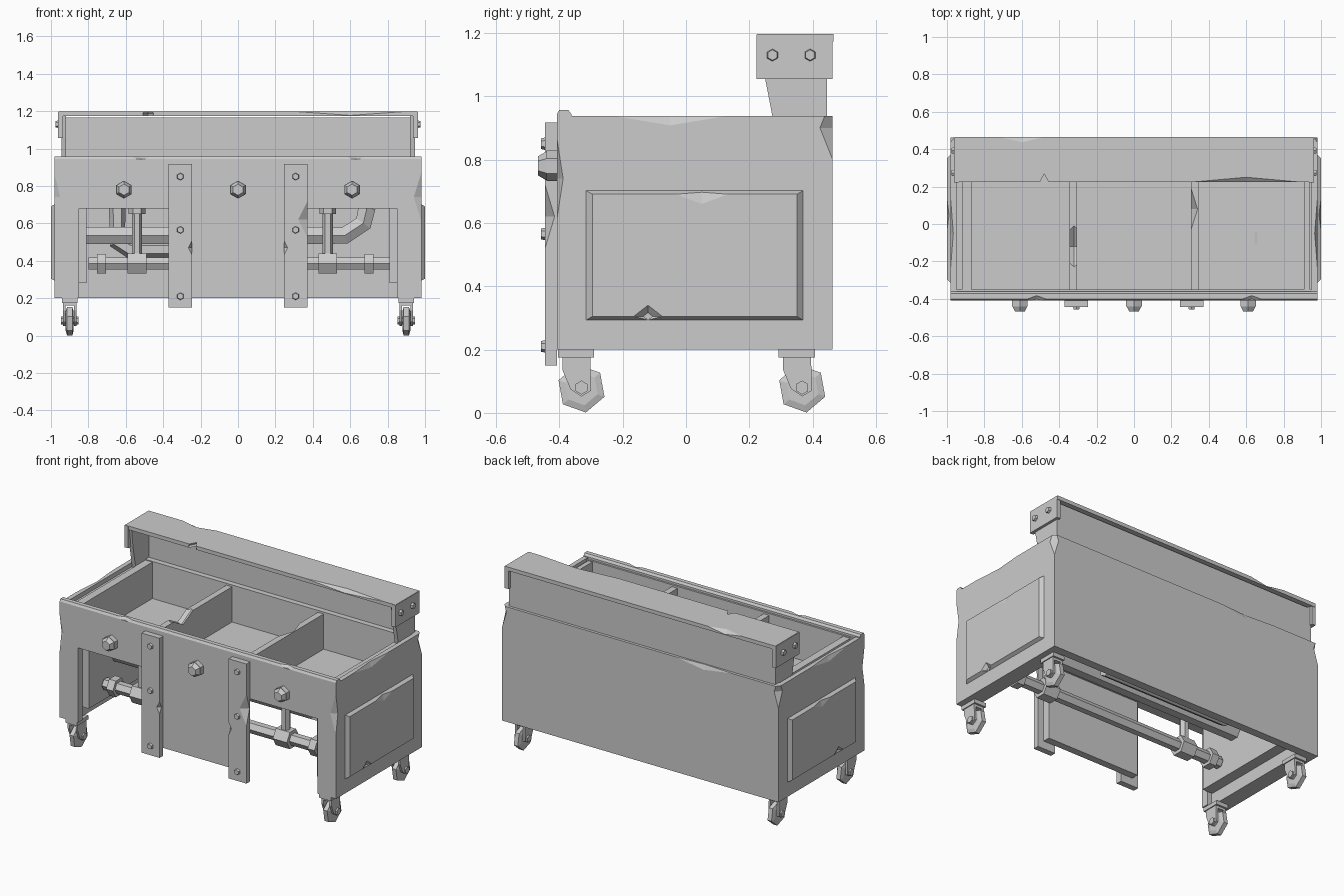
import bpy, bmesh, math
from mathutils import Vector

cube = bpy.data.objects.get("Cube")
if cube:
    bpy.data.objects.remove(cube, do_unlink=True)

metal = bpy.data.materials.new("light_grey_metal")
metal.use_nodes = True
GREY = (0.6, 0.6, 0.6, 1)
metal.diffuse_color = GREY
metal.node_tree.nodes["Principled BSDF"].inputs["Base Color"].default_value = GREY


def finish(name, bm):
    bmesh.ops.recalc_face_normals(bm, faces=bm.faces[:])
    mesh = bpy.data.meshes.new(name)
    bm.to_mesh(mesh)
    bm.free()
    mesh.materials.append(metal)
    ob = bpy.data.objects.new(name, mesh)
    bpy.context.collection.objects.link(ob)
    return ob


def prism(name, pts, lo, hi, axis, taper=1.0):
    """Extrude a 2D outline along an axis; taper scales the outline at hi."""
    place = {"x": lambda p, d: (d, p[0], p[1]),
             "y": lambda p, d: (p[0], d, p[1]),
             "z": lambda p, d: (p[0], p[1], d)}[axis]
    n = len(pts)
    cx, cy = sum(p[0] for p in pts) / n, sum(p[1] for p in pts) / n
    end = [(cx + (p[0] - cx) * taper, cy + (p[1] - cy) * taper) for p in pts]
    bm = bmesh.new()
    a = [bm.verts.new(place(p, lo)) for p in pts]
    b = [bm.verts.new(place(p, hi)) for p in end]
    bm.faces.new(a)
    bm.faces.new(b)
    for i in range(n):
        j = (i + 1) % n
        bm.faces.new((a[i], a[j], b[j], b[i]))
    return finish(name, bm)


def box(name, x, y, z):
    return prism(name, [(x[0], y[0]), (x[1], y[0]), (x[1], y[1]), (x[0], y[1])], z[0], z[1], "z")


def hexagon(u, v, r, turn=0.5):
    return [(u + r * math.cos((i + turn) * math.pi / 3),
             v + r * math.sin((i + turn) * math.pi / 3)) for i in range(6)]


def span(s, lo, hi):
    """Mirror an x range to side s."""
    return sorted((s * lo, s * hi))


def pipe(name, points, radius):
    """Flat-sided six-edged tube along a polyline."""
    cu = bpy.data.curves.new(name, "CURVE")
    cu.dimensions = "3D"
    cu.bevel_depth = radius
    cu.bevel_resolution = 1
    cu.use_fill_caps = True
    sp = cu.splines.new("POLY")
    sp.points.add(len(points) - 1)
    for p, co in zip(sp.points, points):
        p.co = (*co, 1)
    sp.use_smooth = False
    cu.materials.append(metal)
    ob = bpy.data.objects.new(name, cu)
    bpy.context.collection.objects.link(ob)


def chip(ob, centre, size):
    """Knock a faceted dent out of an edge with a stretched octahedron."""
    bm = bmesh.new()
    for axis in range(3):
        for s in (-1, 1):
            v = Vector(centre)
            v[axis] += s * size[axis]
            bm.verts.new(v)
    bmesh.ops.convex_hull(bm, input=bm.verts[:])
    cutter = finish("chip_cutter", bm)
    cutter.hide_render = True
    mod = ob.modifiers.new("chip", "BOOLEAN")
    mod.operation = "DIFFERENCE"
    mod.solver = "EXACT"
    mod.object = cutter
    bpy.context.view_layer.objects.active = ob
    bpy.ops.object.modifier_apply(modifier=mod.name)
    bpy.data.objects.remove(cutter, do_unlink=True)


# Front panel with two openings and a chamfered lip
half = [(0.33, 0.2), (0.33, 0.68), (0.85, 0.68), (0.85, 0.2), (0.98, 0.2), (0.98, 0.943)]
front = prism("front_panel", half + [(-x, z) for x, z in reversed(half)], -0.408, -0.362, "y")
chip(front, (-0.98, -0.408, 0.74), (0.03, 0.02, 0.12))
chip(front, (0.98, -0.408, 0.74), (0.04, 0.02, 0.13))
lip = prism("front_lip", [(-0.408, 0.943), (-0.4, 0.957), (-0.372, 0.957), (-0.362, 0.943)],
            -0.98, 0.98, "x")
for x in (-0.52, 0.63):
    chip(lip, (x, -0.408, 0.957), (0.07, 0.025, 0.02))
box("front_inner_rim", (-0.95, 0.95), (-0.362, -0.35), (0.68, 0.93))

# Back wall
back = box("back_wall", (-0.98, 0.98), (0.41, 0.463), (0.2, 0.938))
for s in (-1, 1):
    chip(back, (s * 0.98, 0.463, 0.9), (0.03, 0.04, 0.1))
chip(back, (-0.45, 0.463, 0.938), (0.2, 0.012, 0.03))

# End walls, inner leg linings and raised end panels
for s, side in ((1, "left"), (-1, "right")):
    wall = box(side + "_end_wall", span(s, 0.95, 0.98), (-0.365, 0.41), (0.2, 0.938))
    chip(wall, (s * 0.98, -0.05, 0.938), (0.014, 0.18, 0.03))
    box(side + "_leg_lining", span(s, 0.81, 0.95), (-0.355, 0.41), (0.28, 0.68))
    box(side + "_bottom_rail", span(s, 0.88, 0.95), (-0.365, 0.41), (0.2, 0.28))
    box(side + "_rim_step", span(s, 0.915, 0.95), (-0.35, 0.41), (0.68, 0.91))
    rim = [(-0.32, 0.29), (0.375, 0.29), (0.375, 0.705), (-0.32, 0.705)]
    panel = prism(side + "_end_panel", rim, s * 0.975, s * 1.0, "x", 0.93)
    chip(panel, (s * 1.0, -0.12, 0.305), (0.03, 0.045, 0.035))
    chip(panel, (s * 1.0, 0.05, 0.7), (0.012, 0.11, 0.04))

# Open tanks with a raised rim around them
box("tank_floor", (-0.95, 0.95), (-0.365, 0.41), (0.68, 0.692))
box("left_tank_wall", (0.91, 0.94), (-0.35, 0.41), (0.68, 0.925))
box("right_tank_wall", (-0.92, -0.87), (-0.35, 0.41), (0.68, 0.925))
box("rear_tank_wall", (-0.95, 0.95), (0.375, 0.415), (0.68, 0.93))
for s, side in ((1, "left"), (-1, "right")):
    divider = box(side + "_tank_divider", span(s, 0.305, 0.345), (-0.35, 0.38), (0.685, 0.918))
    if s > 0:
        chip(divider, (0.305, 0.08, 0.918), (0.035, 0.11, 0.06))
    else:
        chip(divider, (-0.32, -0.12, 0.918), (0.12, 0.11, 0.06))

# Rear splash guard and hood
box("splash_guard", (-0.93, 0.93), (0.41, 0.445), (0.9, 1.165))
shelf = box("hood_shelf", (-0.96, 0.96), (0.225, 0.466), (1.173, 1.197))
chip(shelf, (-0.48, 0.225, 1.185), (0.03, 0.055, 0.05))
chip(shelf, (0.6, 0.225, 1.197), (0.28, 0.025, 0.02))
chip(shelf, (-0.6, 0.466, 1.197), (0.12, 0.03, 0.02))
bracket = [(0.28, 0.9), (0.445, 0.9), (0.445, 1.18), (0.235, 1.18), (0.25, 1.055)]
for s, side in ((1, "left"), (-1, "right")):
    prism(side + "_hood_bracket", bracket, s * 0.92, s * 0.945, "x")
    box(side + "_hood_end", span(s, 0.935, 0.962), (0.222, 0.463), (1.055, 1.195))
    for y in (0.273, 0.392):
        prism("hood_bolt", hexagon(y, 1.13, 0.021), s * 0.955, s * 0.976, "x", 0.8)

# Front straps and their bolts
for s, side in ((1, "left"), (-1, "right")):
    strap = box(side + "_strap", span(s, 0.245, 0.372), (-0.445, -0.408), (0.15, 0.917))
    if s > 0:
        chip(strap, (0.372, -0.445, 0.62), (0.05, 0.03, 0.1))
    chip(strap, (s * 0.245, -0.445, 0.47), (0.02, 0.02, 0.04))
    for z in (0.85, 0.565, 0.21):
        prism("strap_bolt", hexagon(s * 0.308, z, 0.021), -0.44, -0.458, "y", 0.8)

# Front knobs
for x in (-0.61, 0, 0.61):
    prism("knob_base", hexagon(x, 0.78, 0.048), -0.405, -0.44, "y")
    prism("knob_cap", hexagon(x, 0.78, 0.046), -0.44, -0.468, "y", 0.65)

# Pipework below the tanks
PY = -0.2
pipe("drain_pipe", [(-0.8, PY, 0.385), (0.85, PY, 0.385)], 0.038)
for x, r, w in ((-0.73, 0.06, 0.024), (-0.54, 0.062, 0.05),
                (0.48, 0.062, 0.05), (0.7, 0.06, 0.024)):
    prism("pipe_fitting", hexagon(PY, 0.385, r, 0), x - w, x + w, "x")
for x in (-0.54, 0.48):
    pipe("drain_riser", [(x, PY, 0.39), (x, PY, 0.685)], 0.028)
    prism("riser_collar", hexagon(x, PY, 0.045, 0), 0.65, 0.682, "z")
pipe("gas_pipe", [(-0.82, -0.075, 0.535), (0.57, -0.075, 0.535),
                  (0.67, -0.075, 0.6), (0.69, -0.075, 0.685)], 0.053)
pipe("return_pipe", [(-0.645, 0.1, 0.685), (-0.645, 0.1, 0.5), (-0.58, 0.1, 0.46),
                     (0.3, 0.1, 0.46)], 0.045)

# Casters
for sx in (-1, 1):
    x = sx * 0.9
    for y in (-0.33, 0.367):
        box("caster_plate", (x - 0.042, x + 0.042), (y - 0.075, y + 0.04), (0.175, 0.2))
        fork = [(y - 0.06, 0.176), (y + 0.028, 0.176), (y + 0.03, 0.07),
                (y, 0.052), (y - 0.035, 0.075), (y - 0.06, 0.135)]
        box("caster_fork_top", (x - 0.03, x + 0.03), (y - 0.06, y + 0.028), (0.16, 0.176))
        for s in (-1, 1):
            prism("caster_fork", fork, x + s * 0.022, x + s * 0.036, "x")
            prism("caster_wheel", hexagon(y, 0.077, 0.077, 0.67), x, x + s * 0.014, "x")
            prism("caster_hub", hexagon(y, 0.077, 0.077, 0.67), x + s * 0.014, x + s * 0.021, "x", 0.7)
        prism("caster_axle", hexagon(y, 0.08, 0.022), x - 0.046, x + 0.046, "x")
